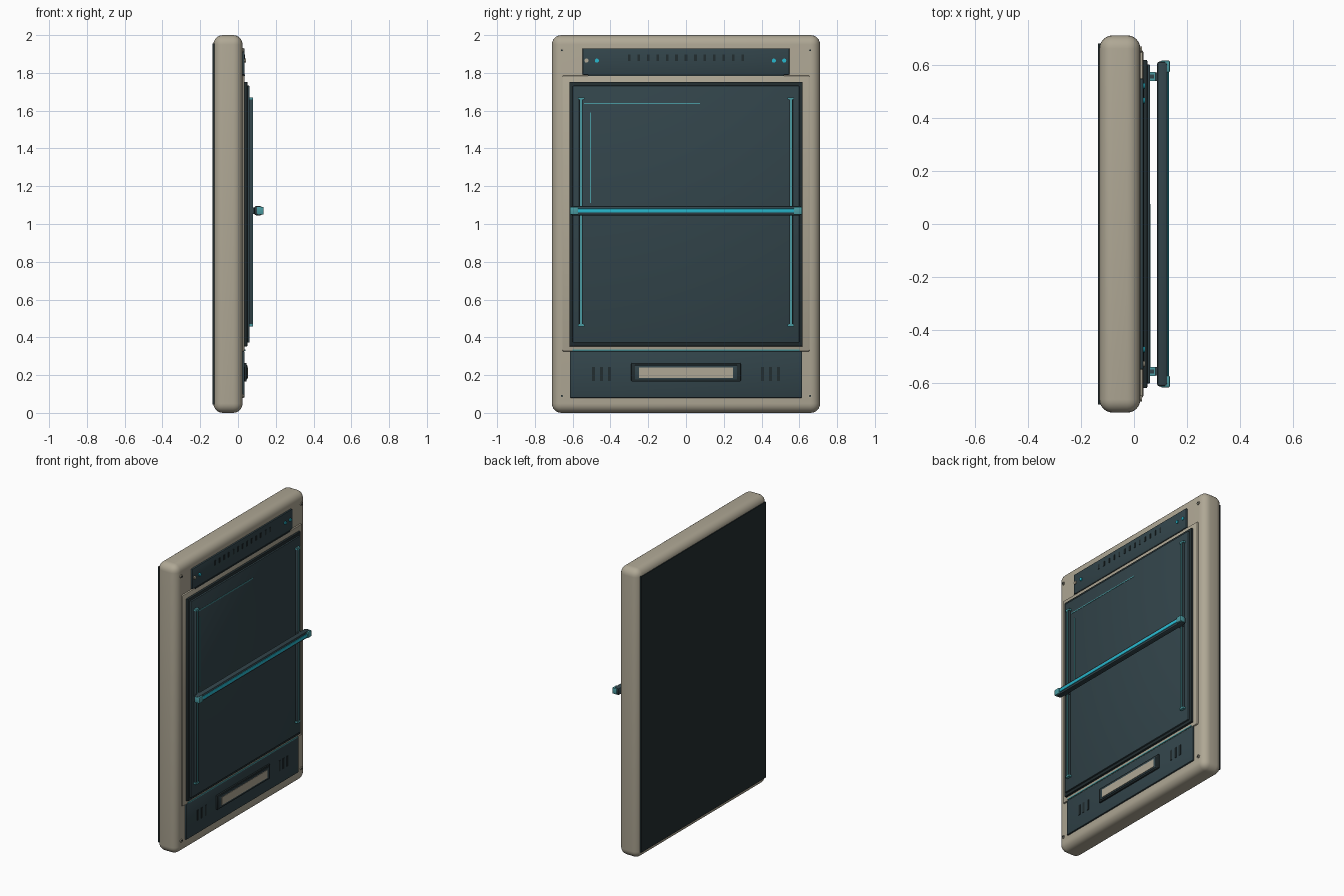
import bpy
import math

if "Cube" in bpy.data.objects:
    bpy.data.objects.remove(bpy.data.objects["Cube"], do_unlink=True)


def material(name, rgb):
    m = bpy.data.materials.new(name)
    m.use_nodes = True
    m.diffuse_color = (*rgb, 1)
    m.node_tree.nodes["Principled BSDF"].inputs["Base Color"].default_value = (*rgb, 1)
    return m


beige = material("warm beige", (0.43, 0.39, 0.30))
slate = material("dark slate", (0.032, 0.058, 0.069))
black = material("deep slate", (0.016, 0.026, 0.029))
teal = material("soft teal", (0.07, 0.33, 0.36))
cyan = material("bright cyan", (0.02, 0.48, 0.62))


def finish(ob, name, mat):
    ob.name = name
    ob.data.materials.append(mat)
    return ob


def box(name, mat, x, y, z, bevel=0.0, segments=2):
    """Box from (low, high) ranges on each axis, with optional rounded edges."""
    ranges = (x, y, z)
    bpy.ops.mesh.primitive_cube_add(size=1, location=[(a + b) / 2 for a, b in ranges])
    ob = bpy.context.object
    ob.scale = [b - a for a, b in ranges]
    bpy.ops.object.transform_apply(location=False, rotation=False, scale=True)
    if bevel:
        mod = ob.modifiers.new("rounded edges", "BEVEL")
        mod.width = bevel
        mod.segments = segments
        bpy.ops.object.modifier_apply(modifier=mod.name)
        bpy.ops.object.shade_smooth_by_angle(angle=math.radians(35))
    return finish(ob, name, mat)


def disc(name, mat, x, y, z, radius):
    """Short round stud facing +x."""
    bpy.ops.mesh.primitive_cylinder_add(
        vertices=16, radius=radius, depth=x[1] - x[0],
        location=((x[0] + x[1]) / 2, y, z), rotation=(0, math.pi / 2, 0))
    bpy.ops.object.shade_smooth_by_angle(angle=math.radians(35))
    return finish(bpy.context.object, name, mat)


def around(c, half):
    return (c - half, c + half)


# Casing and back
box("casing", beige, (-0.13, 0.024), (-0.71, 0.71), (0, 2), 0.05, 6)
box("back_plate", black, (-0.135, -0.12), (-0.68, 0.68), (0.045, 1.955))
for y in (-0.657, 0.657):
    for z in (0.09, 1.92):
        disc("casing_screw", beige, (0.02, 0.03), y, z, 0.011)
        disc("screw_recess", black, (0.028, 0.031), y, z, 0.005)

# Screen with stepped surround
box("screen_bezel", beige, (0.01, 0.035), (-0.655, 0.655), (0.325, 1.787), 0.008)
box("screen_frame", black, (0.02, 0.05), (-0.618, 0.618), (0.352, 1.752), 0.004)
box("screen_panel", slate, (0.03, 0.061), (-0.6, 0.6), (0.372, 1.732), 0.004)
box("screen_line_across", teal, (0.06, 0.063), (-0.54, 0.075), (1.634, 1.641))
box("screen_line_upright", teal, (0.06, 0.063), (-0.507, -0.502), (1.11, 1.59))

# Guide rails on both sides of the screen
for y in (-0.555, 0.555):
    box("guide_rail", slate, (0.055, 0.078), around(y, 0.011), (0.46, 1.67), 0.003)
    box("rail_stripe", teal, (0.075, 0.08), around(y, 0.005), (0.47, 1.66))
    for z in (0.464, 1.664):
        box("rail_end", teal, (0.055, 0.08), around(y, 0.017), around(z, 0.006))
    box("bar_carriage", slate, (0.07, 0.092), around(y, 0.016), around(1.07, 0.018))

# Sliding bar with glowing strip
box("sliding_bar", slate, (0.086, 0.127), (-0.612, 0.612), (1.045, 1.096), 0.012)
box("bar_strip", cyan, (0.12, 0.131), (-0.575, 0.575), (1.06, 1.081), 0.003)
for y in (-0.593, 0.593):
    box("bar_cap", teal, (0.1, 0.135), around(y, 0.022), (1.05, 1.091), 0.004)

# Upper control strip
box("upper_strip", slate, (0.01, 0.035), (-0.548, 0.548), (1.79, 1.93), 0.005)
box("upper_strip_lip", black, (0.01, 0.037), (-0.52, 0.52), (1.783, 1.792))
for i in range(13):
    box("upper_vent", black, (0.03, 0.038), around((i - 6) * 0.05, 0.007), (1.864, 1.897))
for y, mat in ((-0.527, beige), (-0.472, cyan), (0.465, cyan), (0.52, cyan)):
    disc("indicator_light", mat, (0.03, 0.042), y, 1.865, 0.011)

# Lower control panel
box("lower_panel", slate, (0.01, 0.035), (-0.615, 0.615), (0.08, 0.327), 0.005)
box("lower_panel_stripe", teal, (0.03, 0.039), (-0.6, 0.6), (0.328, 0.336))
for side in (-1, 1):
    for i in range(3):
        box("lower_vent", black, (0.03, 0.038),
            around(side * (0.405 + 0.042 * i), 0.008), (0.17, 0.242))

# Framed label plate in the lower panel
box("label_frame", black, (0.03, 0.046), (-0.29, 0.29), (0.165, 0.265), 0.006)
box("label_rim", slate, (0.04, 0.049), (-0.27, 0.27), (0.176, 0.253), 0.003)
box("label_plate", beige, (0.045, 0.052), (-0.25, 0.25), (0.186, 0.241))
